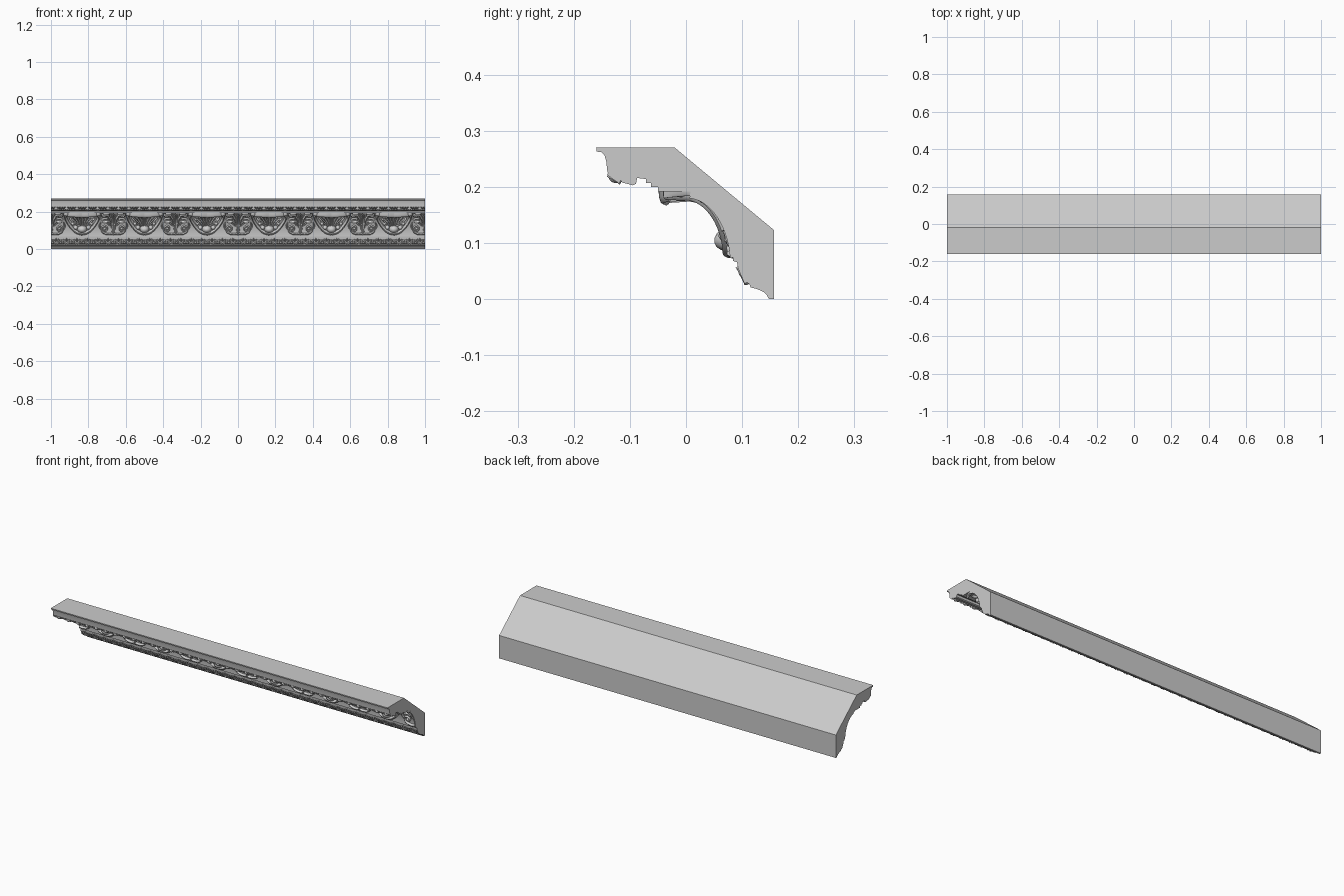
import bpy, bmesh
from math import sin, cos, pi, hypot
from mathutils import Vector

if "Cube" in bpy.data.objects:
    bpy.data.objects.remove(bpy.data.objects["Cube"])

CELL = 1 / 3          # one large leaf per cell
ARC = 0.165           # length of the curved part of the cove


def cove(v):
    """Point and outward normal (y, z) on the cove, v measured up from its foot."""
    if v > ARC:
        return Vector((ARC - v, 0.192)), Vector((0, -1))
    t = v / ARC * pi / 2
    p = Vector((0.084 * cos(t), 0.068 + 0.124 * sin(t)))
    return p, -Vector((cos(t) / 0.084, sin(t) / 0.124)).normalized()


def slope(a, b):
    """Straight band from a (v=0) to b (v=1 length) with its normal to the front."""
    a, b = Vector(a), Vector(b)
    d = (b - a).normalized()
    n = Vector((-d.y, d.x))
    n = n if n.x + n.y < 0 else -n
    return lambda v: (a + d * v, n)


def spline(pts, n):
    """Catmull-Rom through pts, n steps per span."""
    p = [Vector(q) for q in pts]
    p = [2 * p[0] - p[1]] + p + [2 * p[-1] - p[-2]]
    out = []
    for i in range(1, len(p) - 2):
        a, b, c, d = p[i - 1:i + 3]
        for k in range(n):
            t = k / n
            out.append(0.5 * (2 * b + (c - a) * t + (2 * a - 5 * b + 4 * c - d) * t * t
                              + (3 * b - a - 3 * c + d) * t ** 3))
    return out + [p[-2]]


ROUND = [(-1, -.2), (-.85, .5), (-.45, .9), (0, 1), (.45, .9), (.85, .5), (1, -.2)]
FLUTE = [(-1, -.2), (-.85, .55), (-.5, .85), (-.12, .6), (0, .5), (.12, .6), (.5, .85), (.85, .55), (1, -.2)]


def stroke(bm, surf, pts, width, height, half, shape=ROUND, leaf=False, n=5):
    """Raised tapered stroke along a (u, v) path laid on a moulding surface."""
    path = spline(pts, n)
    rings = []
    for i, q in enumerate(path):
        s = i / (len(path) - 1)
        a, b = path[max(i - 1, 0)], path[min(i + 1, len(path) - 1)]
        d = b - a
        L = hypot(d.x, d.y) or 1
        px, py = -d.y / L, d.x / L
        taper = (0.12 + 0.88 * sin(pi * s ** 0.75) ** 0.7) if leaf else 1 - 0.55 * s
        lift = (0.45 + 0.55 * s) if leaf else 1 - 0.3 * s
        ring = []
        for o, h in shape:
            u = min(q.x + px * o * width * taper, half)
            p, nrm = surf(max(q.y + py * o * width * taper, 0))
            p = p + nrm * (h * height * lift if h > 0 else -0.003)
            ring.append(bm.verts.new((u, p.x, p.y)))
        rings.append(ring)
    for r, t in zip(rings, rings[1:]):
        for j in range(len(r)):
            k = (j + 1) % len(r)
            bm.faces.new((r[j], r[k], t[k], t[j]))
    bm.faces.new(rings[0])
    bm.faces.new(rings[-1])


def curl(cx, cy, r, start, turns, k=9):
    """Spiral path winding inwards."""
    return [(cx + r * (1 - .8 * i / k) * cos(start + turns * 2 * pi * i / k),
             cy + r * (1 - .8 * i / k) * sin(start + turns * 2 * pi * i / k)) for i in range(k + 1)]


def bulb(bm, surf, u, v, ru, rv, h):
    p, n = surf(v)
    t = Vector((-n.y, n.x))
    res = bmesh.ops.create_uvsphere(bm, u_segments=14, v_segments=8, radius=1)
    for w in res["verts"]:
        q = p + t * w.co.y * rv + n * w.co.z * h
        w.co = (u + w.co.x * ru, q.x, q.y)


def finish(name, bm, smooth=40):
    bmesh.ops.recalc_face_normals(bm, faces=bm.faces)
    me = bpy.data.meshes.new(name)
    bm.to_mesh(me)
    bm.free()
    ob = bpy.data.objects.new(name, me)
    bpy.context.collection.objects.link(ob)
    bpy.ops.object.select_all(action='DESELECT')
    ob.select_set(True)
    bpy.context.view_layer.objects.active = ob
    bpy.ops.object.shade_smooth_by_angle(angle=smooth * pi / 180)
    return ob


def repeat(ob, cell):
    """Mirror a half cell and repeat it along the whole length."""
    ob.location.x = -1 + cell / 2
    ob.modifiers.new("mirror", 'MIRROR').use_mirror_merge = False
    arr = ob.modifiers.new("array", 'ARRAY')
    arr.count = round(2 / cell)
    arr.use_relative_offset = False
    arr.use_constant_offset = True
    arr.constant_offset_displace = (cell, 0, 0)


# moulding body: extruded cornice profile (y, z)
profile = [(-.16, .27), (-.02, .27), (.157, .123), (.157, 0), (.148, 0), (.144, .007), (.138, .013),
           (.127, .018), (.115, .021), (.113, .027), (.104, .033), (.099, .045), (.093, .053), (.091, .066)]
profile += [tuple(cove(ARC * i / 18)[0]) for i in range(19)]
profile += [(-.05, .192), (-.05, .2), (-.0625, .2), (-.0625, .207), (-.071, .207), (-.071, .214),
            (-.087, .216), (-.089, .206), (-.095, .203), (-.102, .205), (-.114, .208), (-.118, .216),
            (-.13, .219), (-.14, .226), (-.142, .245), (-.145, .256), (-.151, .262), (-.159, .263)]
bm = bmesh.new()
face = bm.faces.new([bm.verts.new((-1, y, z)) for y, z in profile])
ext = bmesh.ops.extrude_face_region(bm, geom=[face])
bmesh.ops.translate(bm, vec=(2, 0, 0), verts=[e for e in ext["geom"] if isinstance(e, bmesh.types.BMVert)])
finish("cornice_body", bm, 25)

# large palmette leaf and its frame
H = CELL / 2
bm = bmesh.new()
for tip, w, h in [((0, .207), .013, .025), ((.032, .203), .013, .022), ((.058, .178), .012, .02),
                  ((.072, .142), .011, .017), ((.068, .1), .01, .015)]:
    mid = (tip[0] * .62, .05 + (tip[1] - .05) * .45)
    stroke(bm, cove, [(tip[0] * .1, .045), mid, tip], w, h, H, FLUTE, True, 9)
stroke(bm, cove, [(0, .012), (.035, .022), (.068, .055), (.088, .1), (.085, .15), (.09, .18)]
       + curl(.083, .192, .012, 0, .8, 6), .0085, .018, H)
stroke(bm, cove, [(0, .2), (.03, .206), (.06, .203), (.085, .194)], .01, .025, H)
bulb(bm, cove, 0, .034, .026, .022, .03)
bulb(bm, cove, .034, .042, .012, .012, .02)
bulb(bm, cove, .05, .062, .009, .009, .016)
repeat(finish("palmette_leaf", bm), CELL)

# scrolling foliage between the palmettes
bm = bmesh.new()
stroke(bm, cove, [(H, .005), (H, .08), (H, .155)], .013, .014, H, FLUTE, True, 9)
stroke(bm, cove, [(H - .004, .012), (.145, .01), (.125, .012)] + curl(.122, .034, .021, -pi / 2, -1.4, 12),
       .0055, .011, H, n=4)
stroke(bm, cove, [(.158, .05), (.15, .09), (.14, .115)] + curl(.12, .122, .02, 0, 1.3, 12),
       .0055, .012, H, n=4)
stroke(bm, cove, [(H - .004, .135), (.152, .165), (.135, .178), (.112, .172)], .008, .013, H, FLUTE, True)
stroke(bm, cove, [(H, .12), (.157, .17), (.146, .205)], .008, .014, H, FLUTE, True)
stroke(bm, cove, [(.15, .05), (.135, .07), (.108, .072)], .008, .011, H, FLUTE, True)
stroke(bm, cove, [(.14, .08), (.128, .092), (.102, .09)], .006, .01, H, FLUTE, True)
stroke(bm, cove, [(.1, .03), (.094, .05), (.099, .07)], .006, .01, H, FLUTE, True)
bulb(bm, cove, .12, .122, .007, .007, .012)
bulb(bm, cove, .122, .034, .007, .007, .012)
repeat(finish("scroll_foliage", bm), CELL)

# small leaf band along the lower edge
S = 1 / 18
low = slope((.112, .026), (.092, .062))
bm = bmesh.new()
stroke(bm, low, [(0, .003), (0, .02), (0, .038)], .007, .007, S / 2, FLUTE, True)
stroke(bm, low, [(.004, .004), (.014, .01), (.017, .027), (.01, .034)], .004, .007, S / 2)
stroke(bm, low, [(S / 2, .036), (S / 2, .02), (S / 2, .005)], .005, .006, S / 2, ROUND, True)
bulb(bm, low, .013, .024, .004, .004, .007)
repeat(finish("lower_leaf_band", bm), S)

# small egg and leaf band under the top edge
top = slope((-.114, .212), (-.14, .225))
bm = bmesh.new()
bulb(bm, top, 0, .014, .011, .012, .011)
stroke(bm, top, [(0, .001), (.011, .004), (.016, .015), (.015, .027)], .003, .009, S / 2)
stroke(bm, top, [(S / 2, .028), (S / 2, .015), (S / 2, .002)], .006, .009, S / 2, FLUTE, True)
repeat(finish("upper_egg_band", bm), S)
